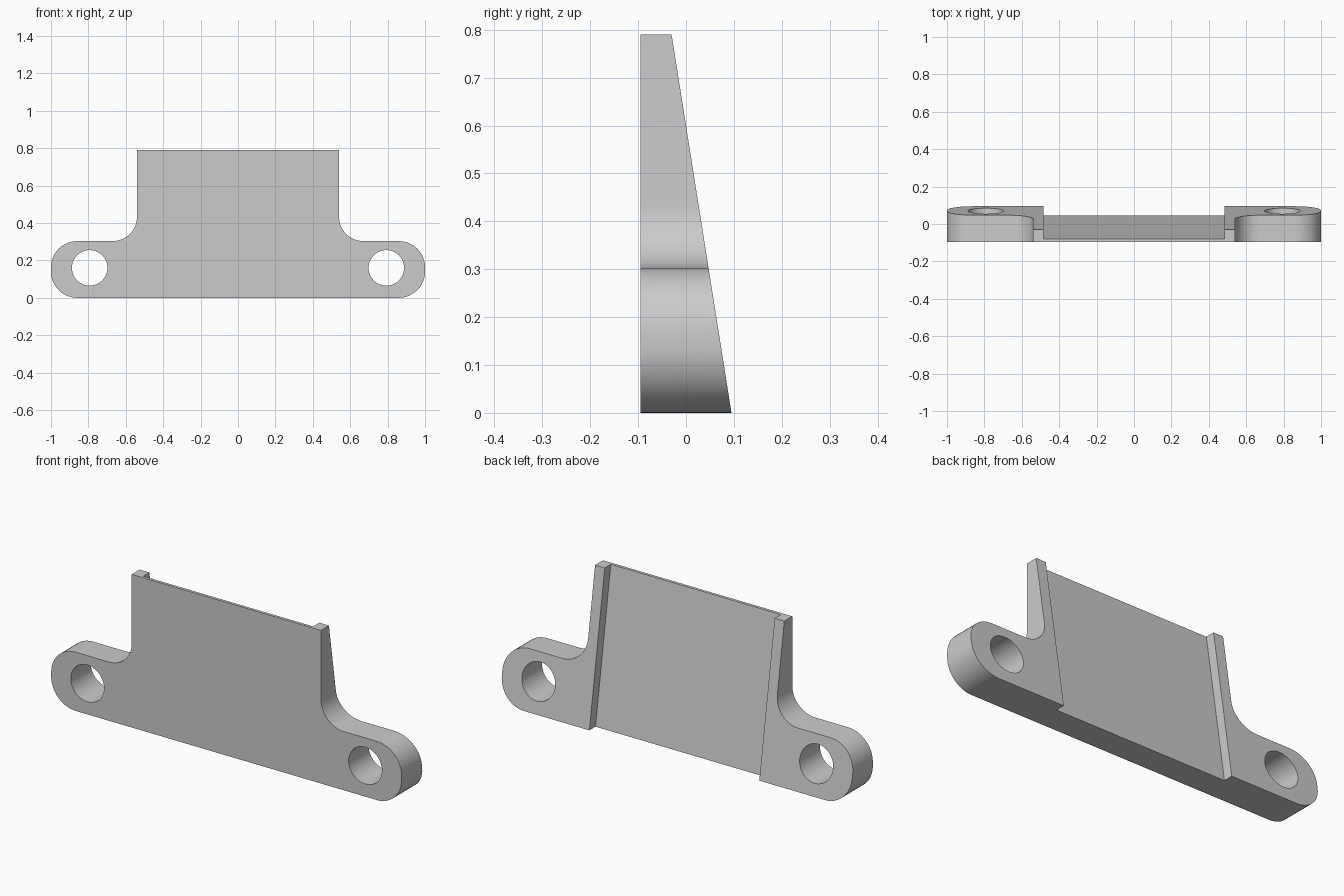
import bpy, bmesh, math

cube = bpy.data.objects.get("Cube")
if cube:
    bpy.data.objects.remove(cube, do_unlink=True)

FRONT, BACK, HEIGHT, EAR = -0.095, 0.095, 0.79, 0.303
SLOPE = 0.125 / HEIGHT

grey = bpy.data.materials.new("plain grey")
grey.use_nodes = True
colour = (0.6, 0.6, 0.6, 1)
grey.diffuse_color = colour
grey.node_tree.nodes["Principled BSDF"].inputs["Base Color"].default_value = colour


def arc(cx, cz, r, start, end, n=12):
    angles = [math.radians(start + (end - start) * i / n) for i in range(n + 1)]
    return [(cx + r * math.cos(a), cz + r * math.sin(a)) for a in angles]


def prism(name, outline, front, back):
    """Extrude an x-z outline between two depths given as functions of z."""
    bm = bmesh.new()
    a = [bm.verts.new((x, front(z), z)) for x, z in outline]
    b = [bm.verts.new((x, back(z), z)) for x, z in outline]
    bm.faces.new(a)
    bm.faces.new(b[::-1])
    for i in range(len(a)):
        j = (i + 1) % len(a)
        bm.faces.new((a[i], b[i], b[j], a[j]))
    bmesh.ops.recalc_face_normals(bm, faces=bm.faces)
    mesh = bpy.data.meshes.new(name)
    bm.to_mesh(mesh)
    bm.free()
    mesh.materials.append(grey)
    obj = bpy.data.objects.new(name, mesh)
    bpy.context.collection.objects.link(obj)
    return obj


# Wedge plate with rounded ears and filleted shoulders
half = arc(0.86, 0.14, 0.14, -90, 0)
half += arc(0.86, EAR - 0.14, 0.14, 0, 90)
half += arc(0.67, EAR + 0.13, 0.13, 270, 180)
half += [(0.54, HEIGHT)]
outline = half + [(-x, z) for x, z in reversed(half)]
plate = prism("wedge_bracket", outline, lambda z: FRONT, lambda z: BACK - SLOPE * z)

# Sloping recess between the two back ribs, and the bolt holes
recess = [(-0.485, -0.1), (0.485, -0.1), (0.485, 0.9), (-0.485, 0.9)]
cutters = [prism("recess_cutter", recess,
                 lambda z: BACK - 0.05 - SLOPE * z, lambda z: 0.3)]
for side, label in ((1, "left"), (-1, "right")):
    circle = arc(side * 0.793, 0.16, 0.095, 0, 360, 40)[:-1]
    cutters.append(prism(label + "_hole_cutter", circle,
                         lambda z: -0.3, lambda z: 0.3))

bpy.context.view_layer.objects.active = plate
for cutter in cutters:
    mod = plate.modifiers.new(cutter.name, 'BOOLEAN')
    mod.operation = 'DIFFERENCE'
    mod.solver = 'EXACT'
    mod.object = cutter
    bpy.ops.object.modifier_apply(modifier=mod.name)
for cutter in cutters:
    bpy.data.objects.remove(cutter, do_unlink=True)

# Smooth the curved edges and keep the flat faces crisp
bpy.ops.object.select_all(action='DESELECT')
plate.select_set(True)
bpy.ops.object.shade_smooth_by_angle(angle=math.radians(30))
